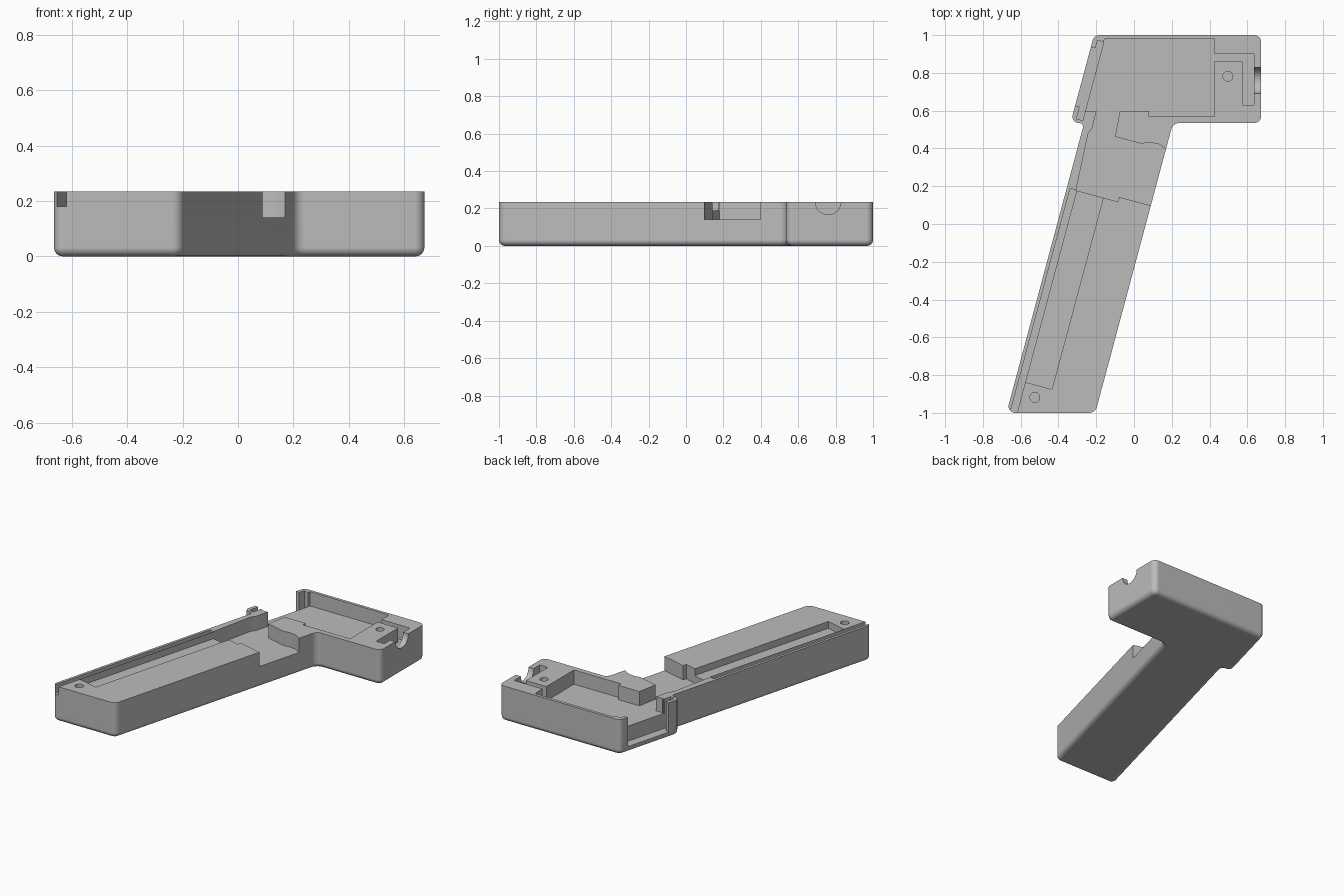
import bpy, bmesh, math
from mathutils import Vector, Matrix

if "Cube" in bpy.data.objects:
    bpy.data.objects.remove(bpy.data.objects["Cube"])

TOP = 0.235      # split plane of the housing
FLOOR = 0.14     # shared floor of head pocket and neck
TILT = math.radians(15)
ROUND = 0.032    # radius of the rounded bottom edge

plastic = bpy.data.materials.new("grey_plastic")
plastic.use_nodes = True
GREY = (0.5, 0.5, 0.5, 1)
plastic.diffuse_color = GREY
plastic.node_tree.nodes["Principled BSDF"].inputs["Base Color"].default_value = GREY


def grip(s, t):
    """Point at s across and t along the tilted grip."""
    c, k = math.cos(TILT), math.sin(TILT)
    return Vector((-0.675 + c * s + k * t, -1 - k * s + c * t))


def at_y(s, y):
    """Point on the grip line at offset s that lies at height y in plan."""
    return grip(s, (y + 1 + math.sin(TILT) * s) / math.cos(TILT))


def rounded(corners, inset, steps=8):
    """Inset a counter-clockwise outline and fillet every corner."""
    result = []
    n = len(corners)
    for i, (p, r) in enumerate(corners):
        a = (p - corners[i - 1][0]).normalized()
        b = (corners[(i + 1) % n][0] - p).normalized()
        na, nb = Vector((-a.y, a.x)), Vector((-b.y, b.x))
        turn = math.atan2(a.x * b.y - a.y * b.x, a.dot(b))
        side = 1 if turn > 0 else -1
        miter = (na + nb) / (1 + na.dot(nb))
        q = p + miter * inset
        r = max(r - side * inset, 0.003)
        centre = q + miter * r * side
        start = -na * r * side
        for k in range(steps + 1):
            result.append(centre + Matrix.Rotation(turn * k / steps, 2) @ start)
    return result


def finish(name, bm):
    bmesh.ops.recalc_face_normals(bm, faces=bm.faces[:])
    mesh = bpy.data.meshes.new(name)
    bm.to_mesh(mesh)
    bm.free()
    obj = bpy.data.objects.new(name, mesh)
    mesh.materials.append(plastic)
    bpy.context.collection.objects.link(obj)
    return obj


def loft(name, rings):
    """Skin a stack of (points, z) rings and cap both ends."""
    bm = bmesh.new()
    loops = [[bm.verts.new((p[0], p[1], z)) for p in pts] for pts, z in rings]
    n = len(loops[0])
    for low, high in zip(loops, loops[1:]):
        for i in range(n):
            j = (i + 1) % n
            bm.faces.new((low[i], low[j], high[j], high[i]))
    bm.faces.new(loops[0][::-1])
    bm.faces.new(loops[-1])
    return finish(name, bm)


def cut(body, cutter):
    cutter.hide_render = True
    mod = body.modifiers.new("cut", "BOOLEAN")
    mod.operation = "DIFFERENCE"
    mod.solver = "EXACT"
    mod.object = cutter
    bpy.context.view_layer.objects.active = body
    bpy.ops.object.modifier_apply(modifier=mod.name)
    bpy.data.objects.remove(cutter)


def pocket(body, points, floor):
    cut(body, loft("pocket_cutter", [(points, floor), (points, TOP + 0.1)]))


def slot(body, s0, s1, t0, t1, floor):
    pocket(body, [grip(s0, t0), grip(s1, t0), grip(s1, t1), grip(s0, t1)], floor)


def bore(body, centre, radius, length, direction, segments=64):
    bm = bmesh.new()
    bmesh.ops.create_cone(bm, cap_ends=True, segments=segments, radius1=radius,
                          radius2=radius, depth=length)
    turn = Vector((0, 0, 1)).rotation_difference(Vector(direction)).to_matrix().to_4x4()
    bm.transform(Matrix.Translation(centre) @ turn)
    cut(body, finish("bore_cutter", bm))


# Outer body: tilted grip plus head, rounded along the bottom
outline = [
    (at_y(0, -1), 0.035), (at_y(0.454, -1), 0.042),
    (at_y(0.454, 0.535), 0.045), (Vector((0.673, 0.535)), 0.036),
    (Vector((0.673, 1)), 0.036), (at_y(-0.07, 1), 0.036),
    (at_y(-0.07, 0.535), 0.033), (at_y(0, 0.535), 0.02),
]
rings = []
for k in range(7):
    a = math.pi / 2 * k / 6
    rings.append((rounded(outline, ROUND * (1 - math.sin(a))), ROUND * (1 - math.cos(a))))
rings.append((rounded(outline, 0), TOP))
shell = loft("lower_housing", rings)

# Head pocket
pocket(shell, [at_y(-0.011, 0.597), (0.08, 0.597), (0.08, 0.57), (0.425, 0.57),
               (0.425, 0.98), at_y(-0.011, 0.98)], FLOOR)

# Neck recess with its side opening, and the channel leading to the head
pocket(shell, [grip(0.05, 1.233), grip(0.28, 1.233), grip(0.28, 1.258),
               grip(0.5, 1.258), grip(0.5, 1.57), (0.165, 0.4), (0.13, 0.423),
               (0.08, 0.432), (0.04, 0.425), (-0.1, 0.462), (-0.073, 0.61),
               (-0.195, 0.61), (-0.222, 0.505), grip(0.035, 1.54)], FLOOR)

# Battery trough and the ledge beside it
slot(shell, 0.054, 0.2, 0.183, 1.24, 0.19)
axis = grip(0.244, 0.708)
bore(shell, (axis.x, axis.y, TOP), 0.149, 1.05,
     (math.sin(TILT), math.cos(TILT), 0), 96)

# Cover groove along the grip wall
slot(shell, 0.018, 0.054, -0.1, 1.235, 0.18)

# Side window of the head, with panel grooves in both posts
slot(shell, -0.1, -0.011, 1.666, 1.987, 0.04)
slot(shell, -0.045, -0.011, 1.6, 2.03, 0.04)

# L-shaped slot and round port at the end of the head
pocket(shell, [(0.42, 0.86), (0.575, 0.86), (0.575, 0.63), (0.635, 0.63),
               (0.635, 0.9), (0.42, 0.9)], FLOOR)
bore(shell, (0.68, 0.76, TOP), 0.068, 0.1, (1, 0, 0))

# Screw holes
for x, y in ((0.497, 0.782), (-0.525, -0.918)):
    bore(shell, (x, y, TOP), 0.026, 0.28, (0, 0, 1), 32)

# Smooth fillets with crisp edges
bpy.ops.object.select_all(action="DESELECT")
shell.select_set(True)
bpy.context.view_layer.objects.active = shell
bpy.ops.object.shade_smooth_by_angle(angle=math.radians(30))
weighted = shell.modifiers.new("even_normals", "WEIGHTED_NORMAL")
weighted.keep_sharp = True
